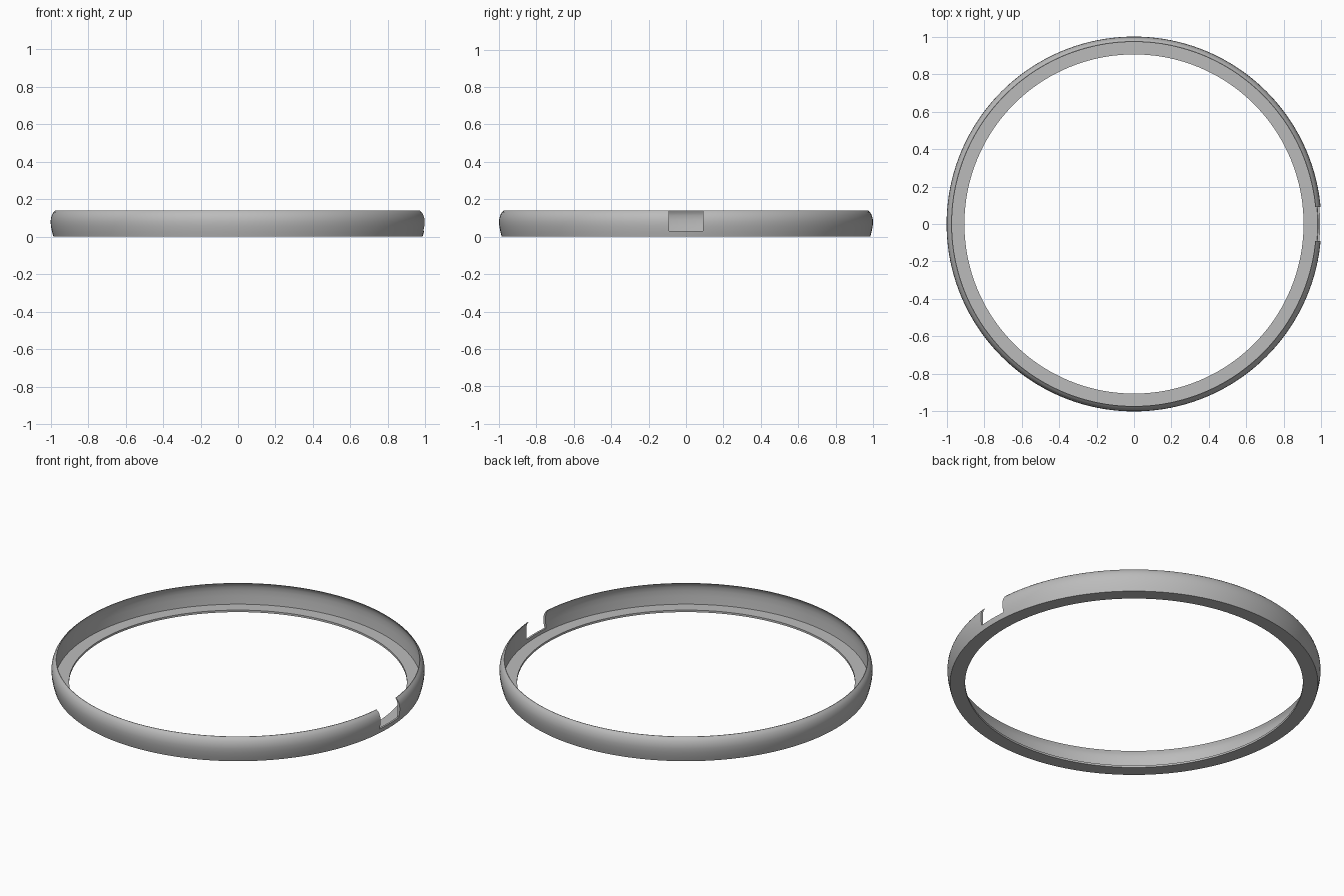
import bpy, bmesh
from math import radians

default = bpy.data.objects.get("Cube")
if default:
    bpy.data.objects.remove(default, do_unlink=True)

# Single grey material
grey = bpy.data.materials.new("plain_grey")
grey.use_nodes = True
colour = (0.5, 0.5, 0.5, 1)
grey.diffuse_color = colour
grey.node_tree.nodes["Principled BSDF"].inputs["Base Color"].default_value = colour

# Cross-section as (radius, height): thin floor, bulged wall, inward lip
FLOOR = 0.012
OUTER = [(0.985, 0), (0.992, 0.025), (0.998, 0.055), (1.0, 0.08),
         (0.998, 0.1), (0.992, 0.118), (0.984, 0.131), (0.974, 0.14)]
INNER = [(0.971, 0.14), (0.979, 0.127), (0.984, 0.113),
         (0.986, 0.09), (0.985, 0.06), (0.98, FLOOR)]
profile = [(0.905, 0)] + OUTER + INNER + [(0.905, FLOOR)]

# Revolve the section into a ring
bm = bmesh.new()
verts = [bm.verts.new((r, 0, z)) for r, z in profile]
edges = [bm.edges.new((a, b)) for a, b in zip(verts, verts[1:] + verts[:1])]
bmesh.ops.spin(bm, geom=verts + edges, cent=(0, 0, 0), axis=(0, 0, 1),
               angle=radians(360), steps=160, use_merge=True)
bmesh.ops.remove_doubles(bm, verts=bm.verts, dist=1e-5)
bmesh.ops.recalc_face_normals(bm, faces=bm.faces)
mesh = bpy.data.meshes.new("ring")
bm.to_mesh(mesh)
bm.free()
ring = bpy.data.objects.new("ring", mesh)
bpy.context.collection.objects.link(ring)
mesh.materials.append(grey)

# Rectangular notch through the wall on the left side
bpy.ops.mesh.primitive_cube_add(size=1, location=(1.0, 0, 0.13))
cutter = bpy.context.object
cutter.name = "notch_cutter"
cutter.scale = (0.12, 0.18, 0.2)
cutter.hide_render = True
cutter.data.materials.append(grey)

bpy.ops.object.select_all(action="DESELECT")
ring.select_set(True)
bpy.context.view_layer.objects.active = ring
cut = ring.modifiers.new("notch", "BOOLEAN")
cut.operation = "DIFFERENCE"
cut.solver = "EXACT"
cut.object = cutter
bpy.ops.object.modifier_apply(modifier=cut.name)
bpy.data.objects.remove(cutter, do_unlink=True)

bpy.ops.object.shade_smooth_by_angle(angle=radians(30))
